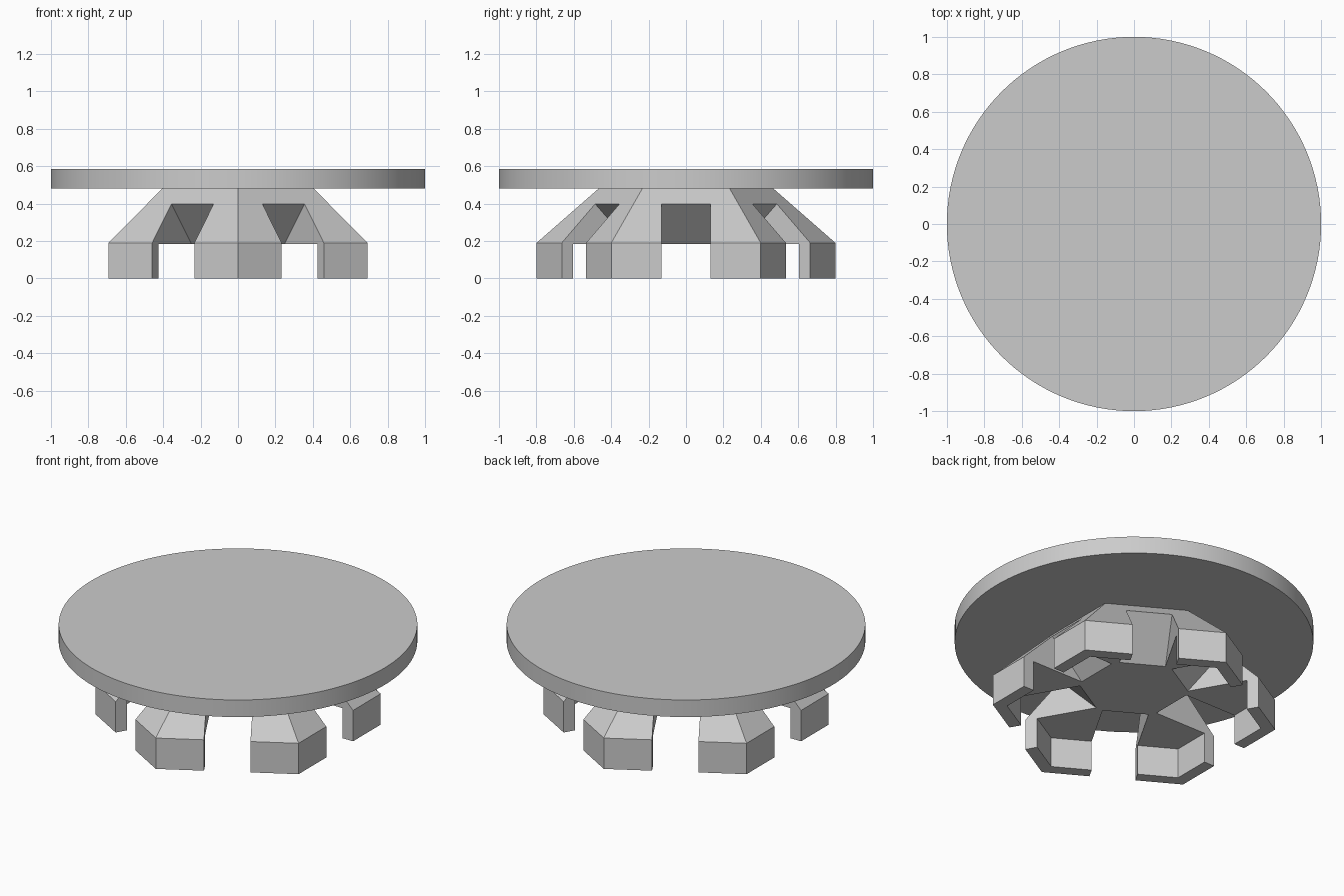
import bpy, bmesh
from math import cos, sin, radians, sqrt

default = bpy.data.objects.get("Cube")
if default:
    bpy.data.objects.remove(default, do_unlink=True)

grey = bpy.data.materials.new("plain_grey")
grey.use_nodes = True
colour = (0.6, 0.6, 0.6, 1)
grey.diffuse_color = colour
grey.node_tree.nodes["Principled BSDF"].inputs["Base Color"].default_value = colour

PLATE_BOTTOM, PLATE_TOP = 0.48, 0.585
FOOT_TOP, CEILING = 0.19, 0.185
APOTHEM, TOP_APOTHEM, WALL = 0.692, 0.405, 0.07
NOTCH_HALF = 0.13


def finish(bm, name):
    bmesh.ops.recalc_face_normals(bm, faces=bm.faces)
    mesh = bpy.data.meshes.new(name)
    bm.to_mesh(mesh)
    bm.free()
    mesh.materials.append(grey)
    obj = bpy.data.objects.new(name, mesh)
    bpy.context.collection.objects.link(obj)
    return obj


def hex_solid(name, levels):
    """Stacked hexagons, each level given as (apothem, z), corners on the y axis."""
    bm = bmesh.new()
    rings = []
    for apothem, z in levels:
        r = apothem * 2 / sqrt(3)
        angles = [radians(30 + 60 * i) for i in range(6)]
        rings.append([bm.verts.new((r * cos(a), r * sin(a), z)) for a in angles])
    for low, high in zip(rings, rings[1:]):
        for i in range(6):
            j = (i + 1) % 6
            bm.faces.new((low[i], low[j], high[j], high[i]))
    bm.faces.new(rings[0][::-1])
    bm.faces.new(rings[-1])
    return finish(bm, name)


def notch_cutters(name):
    """Six prisms whose inner face leans at right angles to the sloped sides."""
    inner = 0.272
    profile = [(inner, -0.1), (inner, CEILING), (1, CEILING + 1 - inner), (1, -0.1)]
    bm = bmesh.new()
    for k in range(6):
        c, s = cos(radians(60 * k)), sin(radians(60 * k))
        sides = []
        for w in (-NOTCH_HALF, NOTCH_HALF):
            sides.append([bm.verts.new((r * c - w * s, r * s + w * c, z))
                          for r, z in profile])
        a, b = sides
        bm.faces.new(a)
        bm.faces.new(b[::-1])
        for i in range(4):
            j = (i + 1) % 4
            bm.faces.new((a[i], b[i], b[j], a[j]))
    return finish(bm, name)


def cut(obj, cutter):
    mod = obj.modifiers.new("cut", 'BOOLEAN')
    mod.operation = 'DIFFERENCE'
    mod.solver = 'EXACT'
    mod.object = cutter
    bpy.context.view_layer.update()
    depsgraph = bpy.context.evaluated_depsgraph_get()
    result = bpy.data.meshes.new_from_object(obj.evaluated_get(depsgraph))
    obj.modifiers.clear()
    obj.data = result
    bpy.data.objects.remove(cutter, do_unlink=True)


# Hexagonal base, hollowed below and notched into six corner feet
base = hex_solid("base", [(APOTHEM, 0), (APOTHEM, FOOT_TOP), (TOP_APOTHEM, PLATE_BOTTOM)])
cut(base, hex_solid("hollow", [(APOTHEM - WALL, -0.2), (APOTHEM - WALL, CEILING)]))
cut(base, notch_cutters("notches"))

# Round plate on top
bpy.ops.mesh.primitive_cylinder_add(vertices=128, radius=1, depth=PLATE_TOP - PLATE_BOTTOM,
                                    location=(0, 0, (PLATE_TOP + PLATE_BOTTOM) / 2))
plate = bpy.context.object
plate.name = "round_plate"
plate.data.materials.append(grey)
bpy.ops.object.shade_smooth_by_angle(angle=radians(30))
